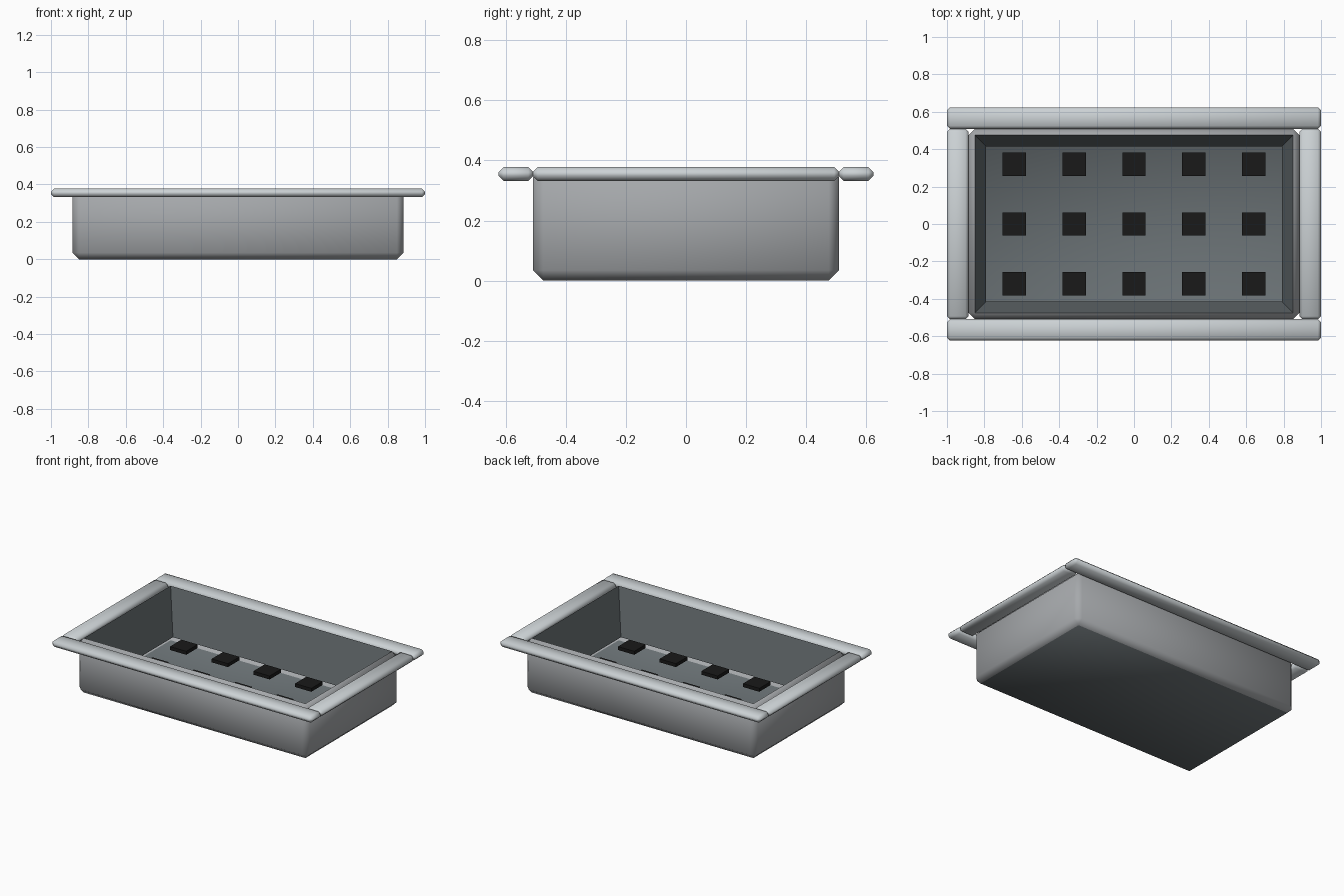
import bpy, bmesh
from mathutils import Matrix, Vector

if "Cube" in bpy.data.objects:
    bpy.data.objects.remove(bpy.data.objects["Cube"], do_unlink=True)


def material(name, rgb):
    mat = bpy.data.materials.new(name)
    mat.use_nodes = True
    color = (*rgb, 1)
    mat.diffuse_color = color
    mat.node_tree.nodes["Principled BSDF"].inputs["Base Color"].default_value = color
    return mat


steel = material("brushed steel", (0.38, 0.395, 0.41))
light_steel = material("light steel", (0.60, 0.64, 0.66))
dark_grey = material("dark basin grey", (0.14, 0.162, 0.172))
black = material("vent black", (0.01, 0.01, 0.01))


def box_mesh(low, high, bevel=0):
    """A box between two corners, with optional chamfered edges."""
    low, high = Vector(low), Vector(high)
    bm = bmesh.new()
    bmesh.ops.create_cube(bm, size=1, matrix=Matrix.LocRotScale(
        (low + high) / 2, None, high - low))
    if bevel:
        bmesh.ops.bevel(bm, geom=bm.edges[:], offset=bevel, segments=1,
                        affect='EDGES', clamp_overlap=True)
    bm.normal_update()
    return bm


def finish(bm, name, mats, smooth=False):
    for face in bm.faces:
        face.smooth = smooth
    mesh = bpy.data.meshes.new(name)
    bm.to_mesh(mesh)
    bm.free()
    for mat in mats:
        mesh.materials.append(mat)
    obj = bpy.data.objects.new(name, mesh)
    bpy.context.collection.objects.link(obj)


def delete_faces(bm, rule):
    bmesh.ops.delete(bm, geom=[f for f in bm.faces if rule(f.normal.z)],
                     context='FACES_ONLY')


HALF_X, HALF_Y, CHAMFER, TOP, LINER_BASE = 0.885, 0.51, 0.035, 0.378, 0.06

# Outer tub: chamfered box, open at the top, with a dark floor
bm = box_mesh((-HALF_X, -HALF_Y, 0), (HALF_X, HALF_Y, TOP), CHAMFER)
delete_faces(bm, lambda nz: nz > 0.9)
for face in bm.faces:
    face.material_index = int(face.normal.z < -0.9)
finish(bm, "tub_shell", [steel, dark_grey], True)

# Inner liner: four tapering walls that stop above the floor, facing inwards
open_x, open_y, taper = HALF_X - CHAMFER, HALF_Y - CHAMFER, 0.06
bm = box_mesh((-open_x, -open_y, LINER_BASE), (open_x, open_y, TOP))
delete_faces(bm, lambda nz: abs(nz) > 0.9)
for v in bm.verts:
    if v.co.z < TOP - 0.01:
        v.co.x *= (open_x - taper) / open_x
        v.co.y *= (open_y - taper) / open_y
bmesh.ops.reverse_faces(bm, faces=bm.faces[:])
bm.normal_update()
finish(bm, "liner_walls", [dark_grey])

# Rim rails: long ones front and back, short ones left and right
RIM_LOW, RIM_HIGH, RIM_BEVEL, RIM_HALF = 0.332, 0.378, 0.017, 0.058
for side, name in ((-1, "front"), (1, "back")):
    y = side * 0.566
    bm = box_mesh((-1, y - RIM_HALF, RIM_LOW), (1, y + RIM_HALF, RIM_HIGH), RIM_BEVEL)
    finish(bm, name + "_rim", [light_steel], True)
for side, name in ((-1, "right"), (1, "left")):
    x = side * (1 - RIM_HALF)
    bm = box_mesh((x - RIM_HALF, -HALF_Y, RIM_LOW), (x + RIM_HALF, HALF_Y, RIM_HIGH), RIM_BEVEL)
    finish(bm, name + "_rim", [light_steel], True)

# Grid of square vents held just above the floor
PITCH, HALF, VENT_LOW, VENT_HIGH = 0.32, 0.0625, 0.055, 0.079
for row in range(-1, 2):
    for col in range(-2, 3):
        x, y = col * PITCH, row * PITCH
        bm = box_mesh((x - HALF, y - HALF, VENT_LOW), (x + HALF, y + HALF, VENT_HIGH))
        finish(bm, "floor_vent", [black])
